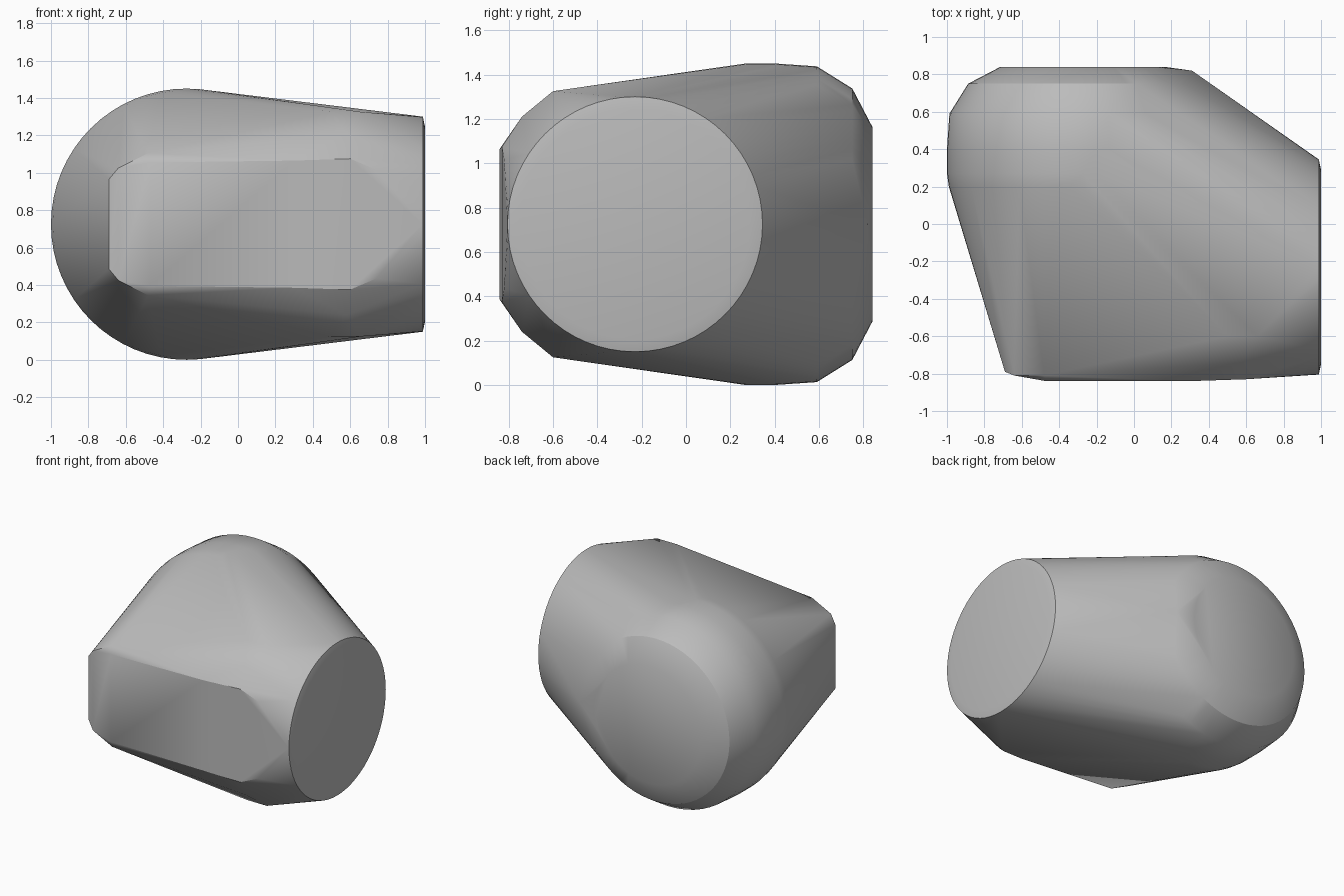
import bpy, bmesh, math

cube = bpy.data.objects.get("Cube")
if cube:
    bpy.data.objects.remove(cube, do_unlink=True)

MID = 0.73   # height of the shared axis plane
STEPS = 64


def ring(bm, axis, pos, centre, radius):
    """Add a circle of points around an axis parallel to x or y."""
    for i in range(STEPS):
        a = 2 * math.pi * i / STEPS
        u, z = centre + radius * math.cos(a), MID + radius * math.sin(a)
        bm.verts.new((pos, u, z) if axis == "x" else (u, pos, z))


bm = bmesh.new()

# Round back body with a chamfered end
for y, r in ((0.20, 0.715), (0.27, 0.725), (0.40, 0.725),
             (0.59, 0.712), (0.75, 0.612), (0.84, 0.44)):
    ring(bm, "y", y, -0.275, r)
bm.verts.new((0.31, 0.82, MID))

# Round side end
ring(bm, "x", 0.988, -0.23, 0.575)
ring(bm, "x", 1.0, -0.23, 0.52)

# Front face and its rounded shoulders, mirrored above and below the axis
shoulders = [(-0.69, -0.79, 0.24), (-0.64, -0.81, 0.30), (-0.48, -0.81, 0.38),
             (-0.47, -0.84, 0.33), (0.30, -0.84, 0.34), (0.60, -0.83, 0.35),
             (0.74, -0.82, 0.29), (0.50, -0.60, 0.60), (0.66, -0.60, 0.60),
             (0.58, -0.74, 0.485)]
for x, y, h in shoulders:
    for side in (-1, 1):
        bm.verts.new((x, y, MID + side * h))

# Skin the outline and drop the points left inside
result = bmesh.ops.convex_hull(bm, input=bm.verts[:])
inside = {g for g in result["geom_interior"] + result["geom_unused"]
          if isinstance(g, bmesh.types.BMVert)}
bmesh.ops.delete(bm, geom=list(inside), context="VERTS")
bmesh.ops.dissolve_limit(bm, angle_limit=math.radians(0.5),
                         verts=bm.verts[:], edges=bm.edges[:])
bmesh.ops.recalc_face_normals(bm, faces=bm.faces[:])

# Rest the body on the ground
low = min(v.co.z for v in bm.verts)
bmesh.ops.translate(bm, verts=bm.verts[:], vec=(0, 0, -low))

mesh = bpy.data.meshes.new("rounded_body")
bm.to_mesh(mesh)
bm.free()
body = bpy.data.objects.new("rounded_body", mesh)
bpy.context.collection.objects.link(body)

grey = bpy.data.materials.new("plain_grey")
grey.use_nodes = True
colour = (0.5, 0.5, 0.5, 1)
grey.diffuse_color = colour
grey.node_tree.nodes["Principled BSDF"].inputs["Base Color"].default_value = colour
mesh.materials.append(grey)

bpy.ops.object.select_all(action="DESELECT")
body.select_set(True)
bpy.context.view_layer.objects.active = body
bpy.ops.object.shade_smooth_by_angle(angle=math.radians(30))
